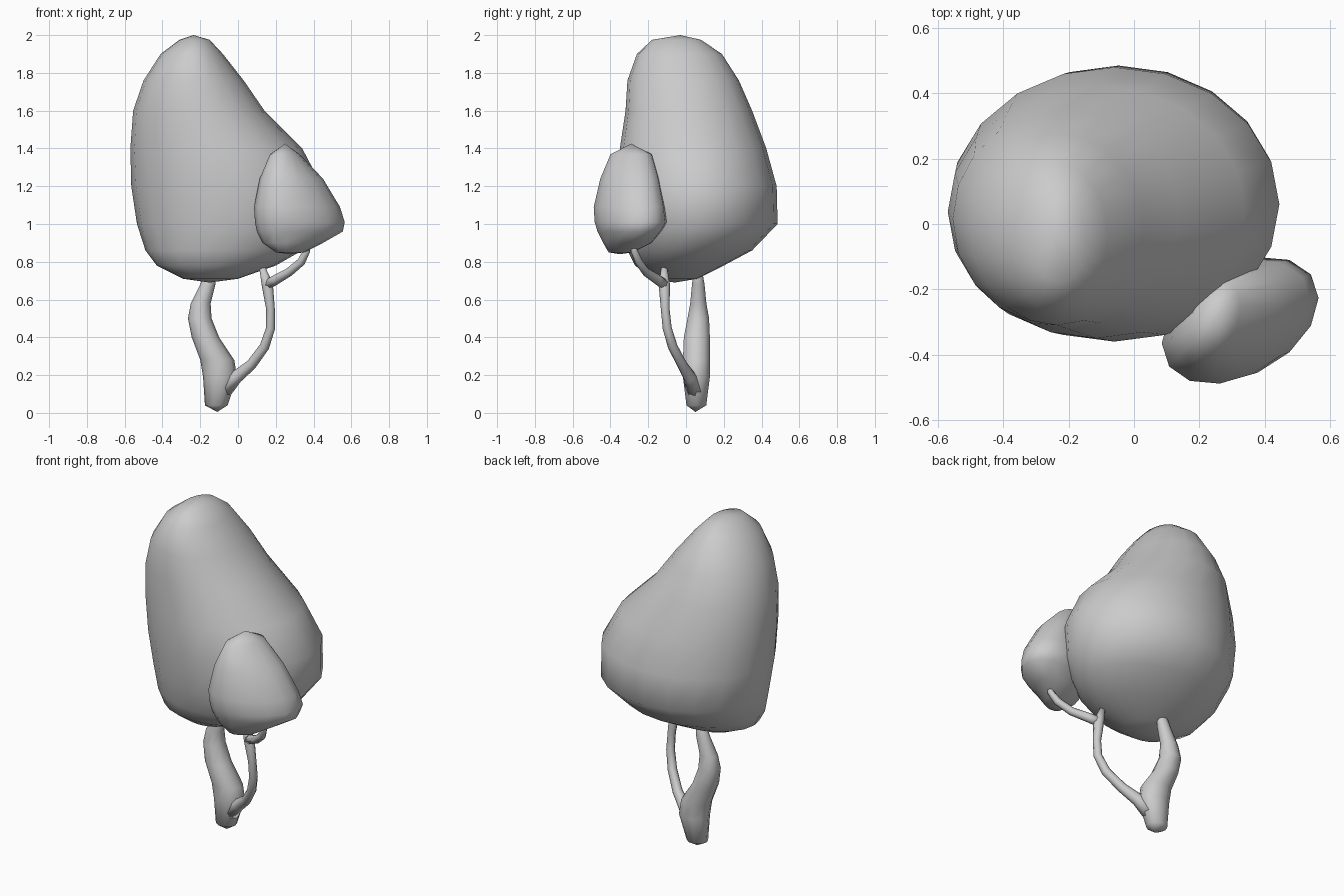
import bpy, bmesh, math
from mathutils import Vector

cube = bpy.data.objects.get("Cube")
if cube:
    bpy.data.objects.remove(cube, do_unlink=True)

grey = bpy.data.materials.new("plain grey")
grey.use_nodes = True
GREY = (0.6, 0.6, 0.6, 1)
grey.diffuse_color = GREY
grey.node_tree.nodes["Principled BSDF"].inputs["Base Color"].default_value = GREY


def finish(name, bm):
    bmesh.ops.recalc_face_normals(bm, faces=bm.faces)
    mesh = bpy.data.meshes.new(name)
    bm.to_mesh(mesh)
    bm.free()
    mesh.materials.append(grey)
    for p in mesh.polygons:
        p.use_smooth = True
    ob = bpy.data.objects.new(name, mesh)
    bpy.context.collection.objects.link(ob)
    return ob


def skin(bm, rings, bottom, top):
    """Bridge rings of vertices and close both ends with a point."""
    n = len(rings[0])
    lo, hi = bm.verts.new(bottom), bm.verts.new(top)
    for i in range(n):
        j = (i + 1) % n
        bm.faces.new((lo, rings[0][j], rings[0][i]))
        bm.faces.new((hi, rings[-1][i], rings[-1][j]))
        for a, b in zip(rings, rings[1:]):
            bm.faces.new((a[i], a[j], b[j], b[i]))


def stack(name, sections, bottom, top, sides, skew=0.0):
    """Loft ovals given as (z, x min, x max, y min, y max)."""
    bm = bmesh.new()
    rings = []
    for z, x0, x1, y0, y1 in sections:
        cx, cy, rx, ry = (x0 + x1) / 2, (y0 + y1) / 2, (x1 - x0) / 2, (y1 - y0) / 2
        ring = []
        for k in range(sides):
            a = math.tau * k / sides
            across = math.sin(a + skew)
            ring.append(bm.verts.new((cx + rx * math.cos(a), cy + ry * across, z)))
        rings.append(ring)
    skin(bm, rings, bottom, top)
    return finish(name, bm)


def limb(name, path, sides=8):
    """Tapering tube along (x, y, z, radius) points."""
    bm = bmesh.new()
    pts = [Vector(p[:3]) for p in path]
    rings = []
    for i, p in enumerate(pts):
        t = (pts[min(i + 1, len(pts) - 1)] - pts[max(i - 1, 0)]).normalized()
        u = t.cross(Vector((0, 1, 0))).normalized()
        v = t.cross(u)
        rings.append([bm.verts.new(p + path[i][3] * (u * math.cos(a) + v * math.sin(a)))
                      for a in (math.tau * k / sides for k in range(sides))])
    skin(bm, rings, pts[0], pts[-1])
    return finish(name, bm)


# Large crown: broad below, leaning to a rounded peak
stack("large_crown", [
    (0.71, -0.29, 0.00, -0.17, 0.06),
    (0.78, -0.43, 0.20, -0.27, 0.20),
    (0.86, -0.49, 0.34, -0.31, 0.35),
    (1.00, -0.535, 0.44, -0.345, 0.485),
    (1.20, -0.565, 0.445, -0.36, 0.48),
    (1.40, -0.57, 0.34, -0.35, 0.425),
    (1.60, -0.555, 0.14, -0.32, 0.35),
    (1.76, -0.50, 0.03, -0.31, 0.28),
    (1.90, -0.41, -0.08, -0.26, 0.19),
    (1.975, -0.31, -0.15, -0.18, 0.08),
], (-0.15, -0.06, 0.69), (-0.235, -0.03, 2.0), 20)

# Small crown: set diagonally at the front left
stack("small_crown", [
    (0.85, 0.20, 0.35, -0.41, -0.28),
    (0.90, 0.13, 0.45, -0.44, -0.18),
    (0.96, 0.10, 0.555, -0.47, -0.13),
    (1.01, 0.09, 0.565, -0.485, -0.10),
    (1.09, 0.085, 0.54, -0.49, -0.11),
    (1.24, 0.115, 0.45, -0.455, -0.14),
    (1.37, 0.17, 0.325, -0.40, -0.18),
], (0.28, -0.35, 0.84), (0.25, -0.29, 1.425), 14, skew=0.35)

# Trunk: thick, bowed sideways, narrowing into the crown
stack("trunk", [
    (0.04, -0.175, -0.055, 0.00, 0.11),
    (0.19, -0.185, -0.005, -0.02, 0.13),
    (0.28, -0.20, -0.02, -0.02, 0.13),
    (0.40, -0.245, -0.10, -0.015, 0.13),
    (0.50, -0.265, -0.14, 0.005, 0.125),
    (0.58, -0.25, -0.145, 0.02, 0.11),
    (0.68, -0.20, -0.12, 0.03, 0.10),
    (0.76, -0.17, -0.11, 0.04, 0.085),
], (-0.11, 0.05, 0.005), (-0.135, 0.06, 0.80), 10)

# Side limb: sweeps out of the trunk and up to the large crown
limb("side_limb", [
    (-0.08, 0.05, 0.12, 0.05),
    (-0.01, 0.02, 0.19, 0.035),
    (0.07, -0.02, 0.255, 0.028),
    (0.14, -0.07, 0.35, 0.026),
    (0.173, -0.10, 0.45, 0.024),
    (0.172, -0.11, 0.55, 0.023),
    (0.155, -0.115, 0.68, 0.03),
    (0.128, -0.115, 0.77, 0.016),
])

# Twig: forks forward from the side limb to the small crown
limb("fork_twig", [
    (0.155, -0.115, 0.68, 0.028),
    (0.20, -0.15, 0.705, 0.026),
    (0.27, -0.21, 0.745, 0.023),
    (0.335, -0.25, 0.80, 0.022),
    (0.365, -0.275, 0.86, 0.018),
    (0.37, -0.285, 0.92, 0.012),
])
